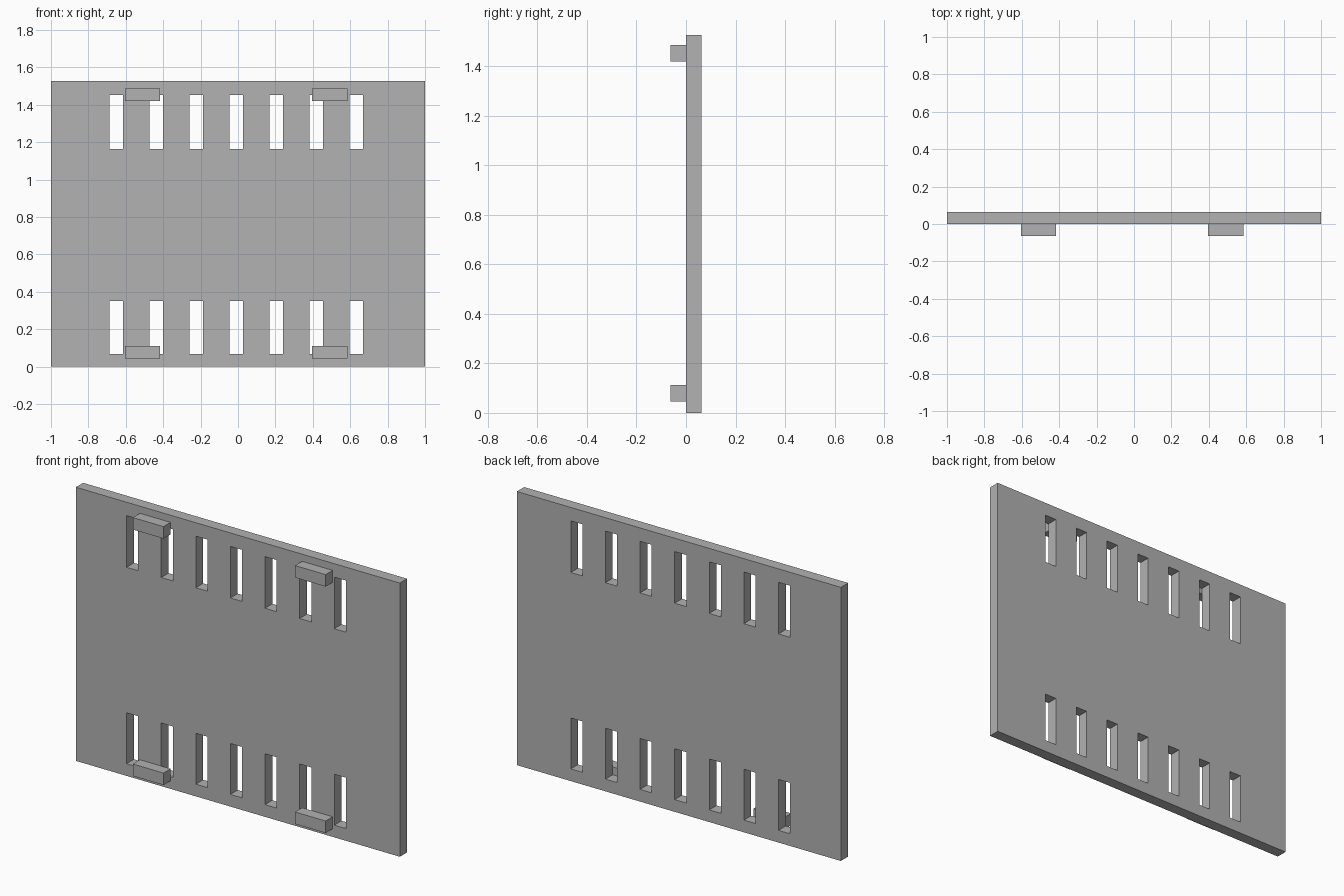
import bpy
import bmesh
from mathutils import Matrix, Vector

cube = bpy.data.objects.get("Cube")
if cube:
    bpy.data.objects.remove(cube)

# Single flat grey
grey = bpy.data.materials.new("plain grey")
grey.use_nodes = True
colour = (0.445, 0.445, 0.445, 1)
grey.diffuse_color = colour
grey.node_tree.nodes["Principled BSDF"].inputs["Base Color"].default_value = colour

HEIGHT = 1.527
FACE_Y, BACK_Y = -0.001, 0.063
SLOT_COUNT, SLOT_PITCH, SLOT_WIDTH, SLOT_MID = 7, 0.2137, 0.072, -0.01
SLOT_ROWS = [(0.068, 0.352), (1.164, 1.452)]


def finish(name, bm):
    bmesh.ops.recalc_face_normals(bm, faces=bm.faces)
    mesh = bpy.data.meshes.new(name)
    bm.to_mesh(mesh)
    bm.free()
    mesh.materials.append(grey)
    obj = bpy.data.objects.new(name, mesh)
    bpy.context.collection.objects.link(obj)
    return obj


def box(name, low, high):
    low, high = Vector(low), Vector(high)
    bm = bmesh.new()
    bmesh.ops.create_cube(bm, size=1, matrix=Matrix.Diagonal((high - low).to_4d()))
    obj = finish(name, bm)
    obj.location = (low + high) / 2
    return obj


# Slotted panel: a sheet of cells with the slot cells left open, then thickened
xs = [-1]
for i in range(SLOT_COUNT):
    centre = SLOT_MID + (i - (SLOT_COUNT - 1) / 2) * SLOT_PITCH
    xs += [centre - SLOT_WIDTH / 2, centre + SLOT_WIDTH / 2]
xs.append(1)
zs = [0, *SLOT_ROWS[0], *SLOT_ROWS[1], HEIGHT]

bm = bmesh.new()
grid = [[bm.verts.new((x, FACE_Y, z)) for z in zs] for x in xs]
for i in range(len(xs) - 1):
    for j in range(len(zs) - 1):
        if i % 2 and j % 2:
            continue
        bm.faces.new((grid[i][j], grid[i + 1][j], grid[i + 1][j + 1], grid[i][j + 1]))
sheet = bmesh.ops.extrude_face_region(bm, geom=bm.faces[:], use_keep_orig=True)
moved = [v for v in sheet["geom"] if isinstance(v, bmesh.types.BMVert)]
bmesh.ops.translate(bm, verts=moved, vec=(0, BACK_Y - FACE_Y, 0))
finish("slotted_panel", bm)

# Four mounting blocks on the front face
for level, z0, z1 in (("lower", 0.045, 0.112), ("upper", 1.42, 1.487)):
    for side, x0, x1 in (("right", -0.605, -0.416), ("left", 0.396, 0.585)):
        box(f"{level}_{side}_block", (x0, -0.063, z0), (x1, FACE_Y, z1))
